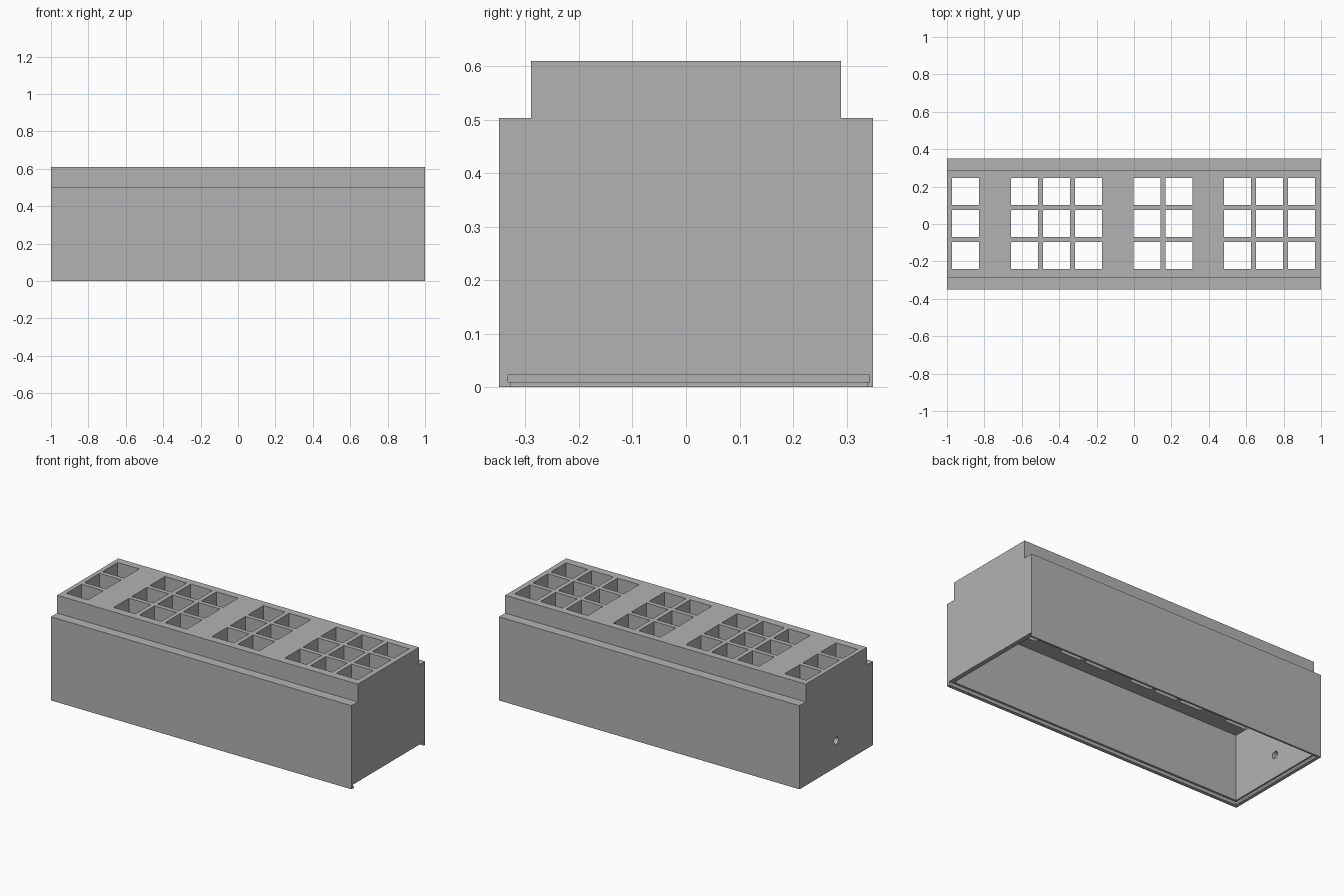
import bpy
import bmesh
from mathutils import Matrix, Vector

default = bpy.data.objects.get("Cube")
if default:
    bpy.data.objects.remove(default, do_unlink=True)

grey = bpy.data.materials.new("plain grey")
grey.use_nodes = True
colour = (0.45, 0.45, 0.45, 1)
grey.diffuse_color = colour
grey.node_tree.nodes["Principled BSDF"].inputs["Base Color"].default_value = colour


def make_object(name, bm):
    bmesh.ops.recalc_face_normals(bm, faces=bm.faces[:])
    mesh = bpy.data.meshes.new(name)
    bm.to_mesh(mesh)
    bm.free()
    mesh.materials.append(grey)
    obj = bpy.data.objects.new(name, mesh)
    bpy.context.collection.objects.link(obj)
    return obj


def add_box(bm, low, high):
    low, high = Vector(low), Vector(high)
    place = Matrix.Translation((low + high) / 2) @ Matrix.Diagonal((high - low).to_4d())
    bmesh.ops.create_cube(bm, size=1, matrix=place)


def cut(target, name, bm):
    """Subtract a cutter from the target, keep the result and drop the cutter."""
    cutter = make_object(name, bm)
    cutter.hide_render = True
    mod = target.modifiers.new(name, "BOOLEAN")
    mod.operation = "DIFFERENCE"
    mod.solver = "EXACT"
    mod.object = cutter
    graph = bpy.context.evaluated_depsgraph_get()
    result = bpy.data.meshes.new_from_object(target.evaluated_get(graph))
    target.modifiers.clear()
    target.data = result
    bpy.data.objects.remove(cutter, do_unlink=True)


# Stepped housing: end profile extruded along its length
half = [(0.349, 0), (0.349, 0.503), (0.29, 0.503), (0.29, 0.61)]
profile = half + [(-y, z) for y, z in reversed(half)]
bm = bmesh.new()
face = bm.faces.new([bm.verts.new((-1, y, z)) for y, z in profile])
side = bmesh.ops.extrude_face_region(bm, geom=[face])["geom"]
bmesh.ops.translate(bm, vec=(2, 0, 0),
                    verts=[v for v in side if isinstance(v, bmesh.types.BMVert)])
housing = make_object("housing", bm)

# Inner cavity, open underneath
bm = bmesh.new()
add_box(bm, (-0.974, -0.32, -0.1), (0.972, 0.32, 0.42))
cut(housing, "cavity_cutter", bm)

# Sliding lid groove, open at one end, with retaining lips below
for name, low, high in (
    ("groove_cutter", (-0.985, -0.333, 0.01), (1.1, 0.343, 0.023)),
    ("lip_cutter", (-0.98, -0.328, -0.1), (1.1, 0.338, 0.012)),
):
    bm = bmesh.new()
    add_box(bm, low, high)
    cut(housing, name, bm)

# Square openings through the top, in four groups of columns
size, pitch = 0.144, 0.1715
groups = [(-0.973, 1), (-0.658, 3), (-0.003, 2), (0.481, 3)]
bm = bmesh.new()
for start, columns in groups:
    for column in range(columns):
        for row in (-1, 0, 1):
            x = start + column * pitch
            y = row * pitch + 0.002 - size / 2
            add_box(bm, (x, y, 0.3), (x + size, y + size, 0.7))
cut(housing, "opening_cutter", bm)

# Round cable hole in the closed end
bm = bmesh.new()
bmesh.ops.create_cone(
    bm, cap_ends=True, segments=32, radius1=0.021, radius2=0.021, depth=0.2,
    matrix=Matrix.Translation((-1, 0, 0.16)) @ Matrix.Rotation(1.5708, 4, "Y"))
cut(housing, "cable_hole_cutter", bm)
